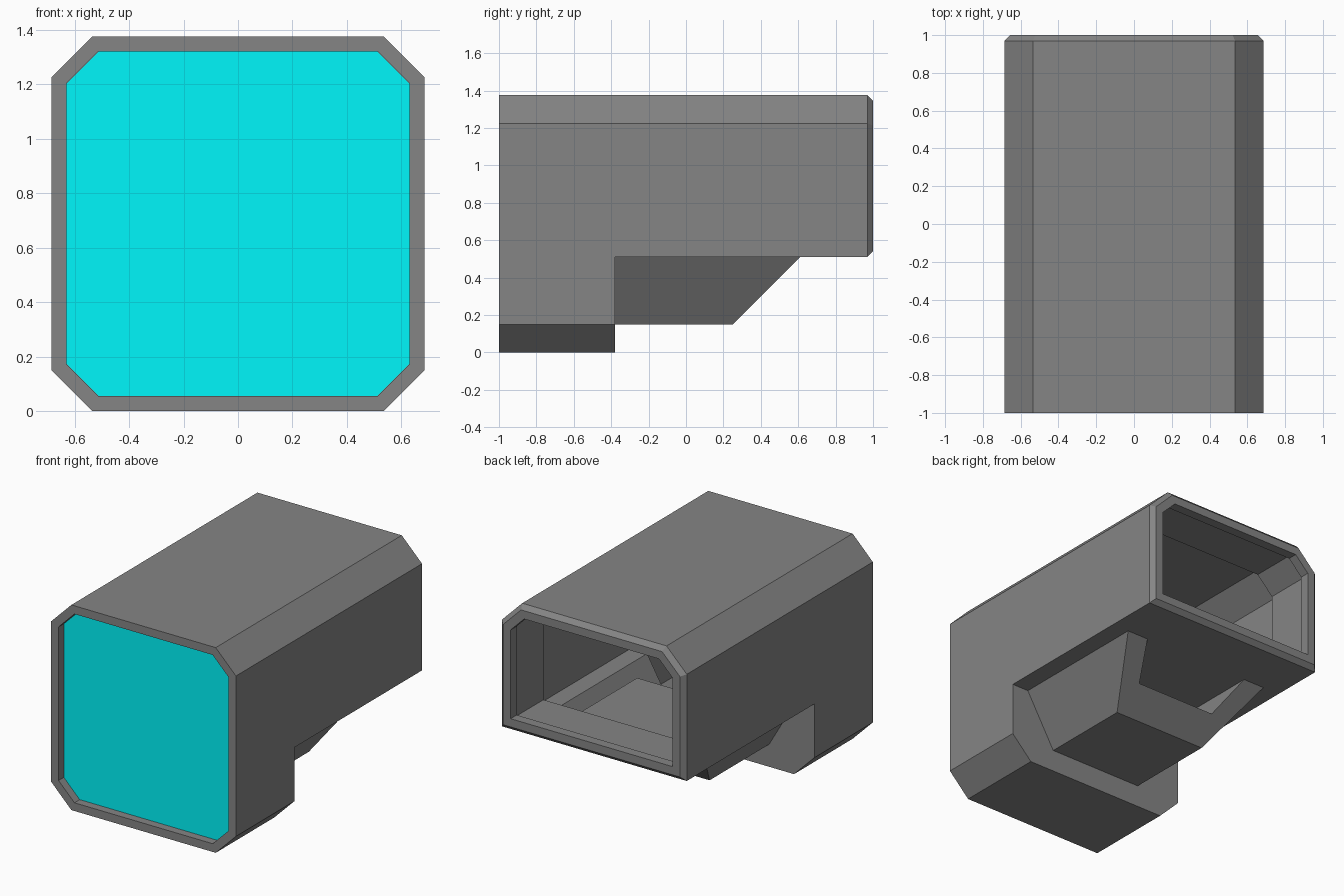
import bpy
import bmesh

if "Cube" in bpy.data.objects:
    bpy.data.objects.remove(bpy.data.objects["Cube"])

RIM = 0.055    # thickness of the front rim and the back sleeve
SKIN = 0.004   # thin shell everywhere else


def loft(name, sections):
    """Closed solid skinned through matching rings of points."""
    bm = bmesh.new()
    rings = [[bm.verts.new(p) for p in s] for s in sections]
    n = len(rings[0])
    for a, b in zip(rings, rings[1:]):
        for i in range(n):
            j = (i + 1) % n
            bm.faces.new((a[i], a[j], b[j], b[i]))
    bm.faces.new(rings[0])
    bm.faces.new(rings[-1])
    bmesh.ops.recalc_face_normals(bm, faces=bm.faces)
    mesh = bpy.data.meshes.new(name)
    bm.to_mesh(mesh)
    bm.free()
    ob = bpy.data.objects.new(name, mesh)
    bpy.context.collection.objects.link(ob)
    return ob


def octagon(y, inset=0.0):
    """Full-height front outline, chamfered at all four corners."""
    w, c = 0.685 - inset, 0.15 - 0.586 * inset
    b, t = inset, 1.375 - inset
    half = [(w - c, b), (w, b + c), (w, t - c), (w - c, t)]
    pts = half + [(-x, z) for x, z in reversed(half)]
    return [(x, y, z) for x, z in pts]


def tunnel(y, inset=0.0):
    """Rear outline, flat below and chamfered above."""
    w, c = 0.685 - inset, 0.15 - 0.586 * inset
    b, t = 0.51 + inset, 1.375 - inset
    half = [(w, b), (w, t - c), (w - c, t)]
    pts = half + [(-x, z) for x, z in reversed(half)]
    return [(x, y, z) for x, z in pts]


def plate(z, w, y0, y1):
    return [(-w, y0, z), (w, y0, z), (w, y1, z), (-w, y1, z)]


def combine(target, other, operation):
    mod = target.modifiers.new(operation.lower(), 'BOOLEAN')
    mod.operation = operation
    mod.solver = 'EXACT'
    mod.object = other
    bpy.context.view_layer.objects.active = target
    bpy.ops.object.modifier_apply(modifier=mod.name)
    bpy.data.objects.remove(other)


def paint(ob, name, color):
    mat = bpy.data.materials.new(name)
    mat.diffuse_color = (*color, 1)
    mat.use_nodes = True
    mat.node_tree.nodes["Principled BSDF"].inputs["Base Color"].default_value = mat.diffuse_color
    ob.data.materials.clear()
    ob.data.materials.append(mat)


# Outer housing: deep front block, rear tunnel and tapered belly
body = loft("housing", [octagon(-1), octagon(-0.38)])
combine(body, loft("rear_tunnel", [tunnel(-0.7), tunnel(0.97), tunnel(1, 0.03)]), 'UNION')
combine(body, loft("belly", [plate(0.15, 0.35, -0.5, 0.25),
                             plate(0.52, 0.5658, -0.5, 0.62)]), 'UNION')

# Hollow interior: thin shell in front, thick sleeve and rim at the back
combine(body, loft("front_cavity", [octagon(-0.935, SKIN), octagon(-0.38 - SKIN, SKIN)]), 'DIFFERENCE')
combine(body, loft("tunnel_cavity", [tunnel(-0.85, SKIN), tunnel(0.61, SKIN)]), 'DIFFERENCE')
combine(body, loft("sleeve_cavity", [tunnel(0.5, RIM), tunnel(0.935, RIM)]), 'DIFFERENCE')
combine(body, loft("back_opening", [tunnel(0.85, 0.085), tunnel(1.1, 0.085)]), 'DIFFERENCE')
combine(body, loft("belly_cavity", [plate(0.154, 0.347, -0.6, 0.248),
                                    plate(0.516, 0.558, -0.6, 0.61)]), 'DIFFERENCE')

# Slot in the belly slope, closed off from the interior by a thin duct
combine(body, loft("slot_duct", [plate(0.306, 0.302, -0.267, 0.403),
                                 plate(0.514, 0.406, -0.063, 0.611)]), 'UNION')
combine(body, loft("slot", [plate(0.31, 0.30, -0.26, 0.9),
                            plate(0.51, 0.40, -0.06, 0.9)]), 'DIFFERENCE')

# Front recess with its rim wall, holding the lens
combine(body, loft("front_recess", [octagon(-1.1, RIM), octagon(-0.94, RIM)]), 'DIFFERENCE')
paint(body, "dark_grey", (0.235, 0.235, 0.235))

# Lens
lens = loft("lens", [octagon(-0.945, RIM + 0.0005), octagon(-0.939, RIM + 0.0005)])
paint(lens, "cyan_glass", (0.0, 0.93, 0.97))
